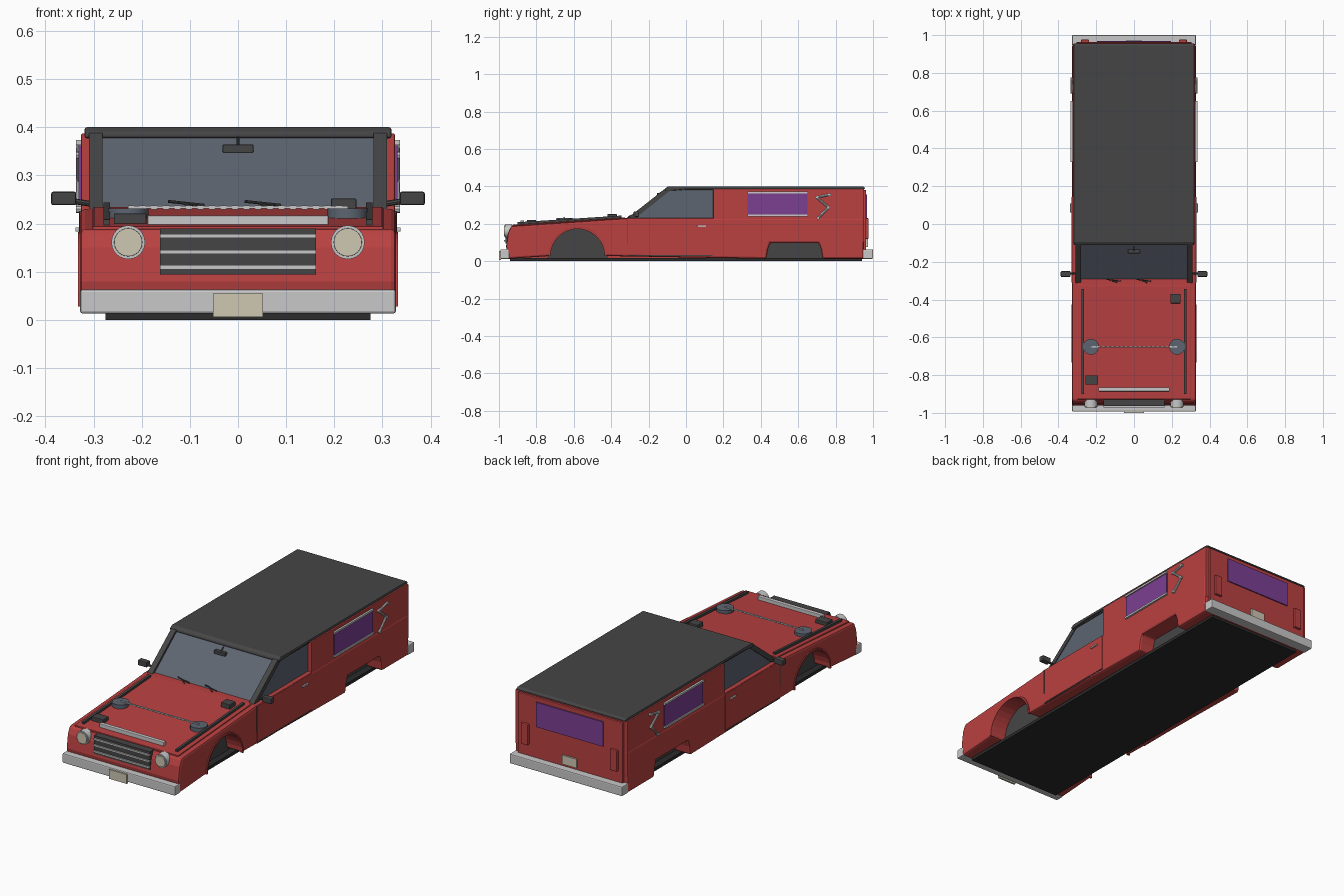
import bpy, bmesh, math
from mathutils import Vector


def mat(name, r, g, b):
    m = bpy.data.materials.new(name)
    m.diffuse_color = (r, g, b, 1)
    return m


RED = mat("red paint", 0.49, 0.052, 0.052)
DARK = mat("dark grey trim", 0.06, 0.06, 0.06)
GLASS = mat("blue grey glass", 0.11, 0.13, 0.165)
PURPLE = mat("purple curtain", 0.2, 0.05, 0.29)
CHROME = mat("chrome", 0.58, 0.58, 0.58)
CREAM = mat("cream", 0.62, 0.57, 0.45)
BLACK = mat("underbody black", 0.025, 0.025, 0.025)


def finish(bm, name, m, bevel=0, seg=2):
    bmesh.ops.recalc_face_normals(bm, faces=bm.faces)
    me = bpy.data.meshes.new(name)
    bm.to_mesh(me)
    bm.free()
    me.materials.append(m)
    ob = bpy.data.objects.new(name, me)
    bpy.context.collection.objects.link(ob)
    if bevel:
        b = ob.modifiers.new("bevel", "BEVEL")
        b.width, b.segments = bevel, seg
        b.limit_method = "ANGLE"
        b.angle_limit = math.radians(35)
    return ob


def prism(name, pts, x0, x1, m, bevel=0, seg=2):
    """Side profile of (y, z) points pushed out from x0 to x1."""
    bm = bmesh.new()
    f = bm.faces.new([bm.verts.new((x0, y, z)) for y, z in pts])
    r = bmesh.ops.extrude_face_region(bm, geom=[f])
    vs = [v for v in r["geom"] if isinstance(v, bmesh.types.BMVert)]
    bmesh.ops.translate(bm, vec=(x1 - x0, 0, 0), verts=vs)
    return finish(bm, name, m, bevel, seg)


def box(name, x0, x1, y0, y1, z0, z1, m, bevel=0):
    return prism(name, [(y0, z0), (y1, z0), (y1, z1), (y0, z1)], x0, x1, m, bevel)


def rod(name, a, b, r, m, r2=None, n=8):
    """Cylinder between two points."""
    a, b = Vector(a), Vector(b)
    bm = bmesh.new()
    bmesh.ops.create_cone(bm, cap_ends=True, segments=n, radius1=r,
                          radius2=r if r2 is None else r2, depth=(b - a).length)
    q = (b - a).to_track_quat("Z", "Y").to_matrix().to_4x4()
    q.translation = (a + b) / 2
    bmesh.ops.transform(bm, matrix=q, verts=bm.verts)
    ob = finish(bm, name, m)
    if n > 8:
        for p in ob.data.polygons:
            p.use_smooth = len(p.vertices) == 4
    return ob


def hood_z(y):
    return 0.19 + (y + 0.94) * 0.064


def arc(cy, cz, r, n=16, a0=180, a1=0):
    return [(cy + r * math.cos(math.radians(a0 + (a1 - a0) * i / n)),
             cz + r * math.sin(math.radians(a0 + (a1 - a0) * i / n))) for i in range(n + 1)]


# Lower body: centre core plus two flanks with wheel arches
nose = [(-0.315, 0.23), (-0.935, 0.188), (-0.952, 0.15), (-0.962, 0.08), (-0.95, 0.013)]
prism("body_core", [(0.95, 0.013), (0.95, 0.23)] + nose, -0.235, 0.235, RED)
arches = arc(-0.58, 0.028, 0.146) + [(0.43, 0.013), (0.437, 0.06), (0.45, 0.098),
                                     (0.71, 0.098), (0.723, 0.06), (0.73, 0.013)]
for s, side in ((1, "right"), (-1, "left")):
    prism("body_flank_" + side, [(0.95, 0.013), (0.95, 0.23)] + nose + arches,
          s * 0.22, s * 0.328, RED, 0.01)
    # Wheel wells and arch lip
    prism("front_wheel_well_" + side, arc(-0.58, 0.013, 0.165), s * 0.234, s * 0.24, DARK)
    box("rear_wheel_well_" + side, s * 0.234, s * 0.24, 0.42, 0.74, 0.013, 0.11, DARK)
    prism("arch_lip_" + side, arc(-0.58, 0.028, 0.154) + arc(-0.58, 0.028, 0.145, 16, 0, 180),
          s * 0.315, s * 0.332, RED)

    # Door, handle and sill line
    box("door_" + side, s * 0.32, s * 0.33, -0.31, 0.143, 0.035, 0.226, RED, 0.002)
    box("door_sill_" + side, s * 0.32, s * 0.3295, -0.31, 0.143, 0.029, 0.034, DARK)
    box("door_gap_" + side, s * 0.32, s * 0.3295, -0.314, -0.31, 0.09, 0.226, DARK)
    box("door_handle_" + side, s * 0.33, s * 0.338, 0.06, 0.108, 0.183, 0.192, CHROME, 0.002)

    # Cab side window and frame
    prism("side_window_" + side, [(-0.28, 0.228), (0.147, 0.228), (0.147, 0.385), (-0.085, 0.385)],
          s * 0.297, s * 0.306, GLASS)
    prism("windscreen_pillar_" + side, [(-0.318, 0.226), (-0.276, 0.226), (-0.072, 0.388), (-0.112, 0.388)],
          s * 0.281, s * 0.31, DARK)
    box("window_top_trim_" + side, s * 0.29, s * 0.311, -0.085, 0.147, 0.377, 0.387, DARK)

    # Side mirror
    box("side_mirror_" + side, s * 0.336, s * 0.388, -0.28, -0.25, 0.238, 0.266, DARK, 0.004)
    rod("mirror_stem_" + side, (s * 0.3, -0.262, 0.24), (s * 0.345, -0.262, 0.247), 0.006, DARK)

    # Curtained side window with chrome rails
    box("curtain_window_" + side, s * 0.322, s * 0.331, 0.33, 0.65, 0.25, 0.362, PURPLE)
    for z, nm in ((0.368, "upper"), (0.244, "lower")):
        box(nm + "_window_rail_" + side, s * 0.322, s * 0.336, 0.328, 0.652, z - 0.005, z + 0.005, CHROME)
    # Zigzag ornament bar
    zig = [(0.768, 0.356), (0.698, 0.342), (0.762, 0.288), (0.706, 0.23)]
    for i in range(3):
        rod("ornament_bar_" + side, (s * 0.33, *zig[i]), (s * 0.33, *zig[i + 1]), 0.006, CHROME)
    for y, z in zig:
        rod("ornament_joint_" + side, (s * 0.32, y, z), (s * 0.337, y, z), 0.008, CHROME)

    # Hood rails
    prism("hood_rail_" + side, [(-0.9, hood_z(-0.9)), (-0.345, hood_z(-0.345)),
          (-0.345, hood_z(-0.345) + 0.016), (-0.9, hood_z(-0.9) + 0.016)],
          s * 0.266, s * 0.279, DARK)

    # Headlights
    rod("headlight_ring_" + side, (s * 0.228, -0.93, 0.161), (s * 0.228, -0.968, 0.161), 0.035, CHROME, n=24)
    rod("headlight_lens_" + side, (s * 0.228, -0.94, 0.161), (s * 0.228, -0.974, 0.161), 0.031, CREAM, 0.029, 24)

    # Hood discs
    z = hood_z(-0.65)
    rod("hood_disc_" + side, (s * 0.228, -0.65, z - 0.005), (s * 0.228, -0.65, z + 0.023), 0.042, GLASS, n=20)

    # Tail lights
    box("tail_light_" + side, s * 0.238, s * 0.28, 0.955, 0.976, 0.12, 0.23, RED, 0.004)

# Hood panel
prism("hood", [(-0.928, 0.185), (-0.325, 0.222), (-0.325, hood_z(-0.325) + 0.005),
               (-0.928, hood_z(-0.928) + 0.004)], -0.302, 0.302, RED, 0.003)
box("cowl", -0.3, 0.3, -0.325, -0.27, 0.2, 0.232, RED)

# Cab core with windscreen
prism("windscreen", [(-0.3, 0.225), (0.16, 0.225), (0.16, 0.385), (-0.1, 0.385)], -0.296, 0.296, GLASS)
box("rear_view_mirror", -0.032, 0.032, -0.155, -0.135, 0.347, 0.364, DARK, 0.002)
rod("mirror_mount", (0, -0.145, 0.36), (0, -0.12, 0.378), 0.003, DARK)
for x in (-0.145, 0.014):
    rod("wiper_blade", (x, -0.293, 0.246), (x + 0.075, -0.303, 0.238), 0.003, DARK)
    rod("wiper_arm", (x + 0.03, -0.3, 0.243), (x + 0.055, -0.312, 0.232), 0.003, DARK)

# Rear compartment and roof
box("rear_compartment", -0.326, 0.326, 0.145, 0.952, 0.098, 0.387, RED, 0.003)
prism("roof", [(-0.112, 0.377), (-0.08, 0.377), (0.0, 0.384), (0.956, 0.384), (0.956, 0.395),
               (0.945, 0.4), (-0.095, 0.4), (-0.112, 0.39)], -0.319, 0.319, DARK, 0.005)

# Tailgate
box("tailgate", -0.305, 0.305, 0.94, 0.963, 0.06, 0.38, RED, 0.003)
box("tailgate_window", -0.195, 0.195, 0.96, 0.969, 0.228, 0.358, PURPLE)
box("rear_plate", -0.042, 0.042, 0.96, 0.972, 0.075, 0.122, CREAM)

# Grille
box("grille", -0.162, 0.162, -0.964, -0.92, 0.094, 0.19, DARK)
for z in (0.109, 0.141, 0.174):
    box("grille_bar", -0.162, 0.162, -0.972, -0.95, z - 0.0045, z + 0.0045, CHROME)

# Bumpers and front plate
box("front_bumper", -0.328, 0.328, -0.993, -0.945, 0.013, 0.063, CHROME, 0.005)
box("rear_bumper", -0.328, 0.328, 0.945, 1.0, 0.013, 0.063, CHROME, 0.005)
box("front_plate", -0.052, 0.052, -1.0, -0.99, 0.006, 0.055, CREAM)

# Hood fittings: chrome bar, dark boxes, chain
box("hood_chrome_bar", -0.188, 0.188, -0.886, -0.865, 0.19, 0.217, CHROME, 0.003)
box("front_hood_box", -0.258, -0.19, -0.85, -0.802, 0.19, 0.221, DARK, 0.003)
box("rear_hood_box", 0.193, 0.246, -0.42, -0.37, 0.215, 0.252, DARK, 0.003)
for i in range(38):
    x = -0.228 + 0.456 * (i + 0.5) / 38
    t = 0.004 if i % 2 else 0.0025
    box("chain_link", x - 0.0062, x + 0.0062, -0.65 - t, -0.65 + t,
        0.2335 - 0.0065 + t, 0.2335 + 0.0065 - t, CHROME)

# Underbody plate
box("floor_plate", -0.275, 0.275, -0.94, 0.94, 0.0, 0.016, BLACK)
